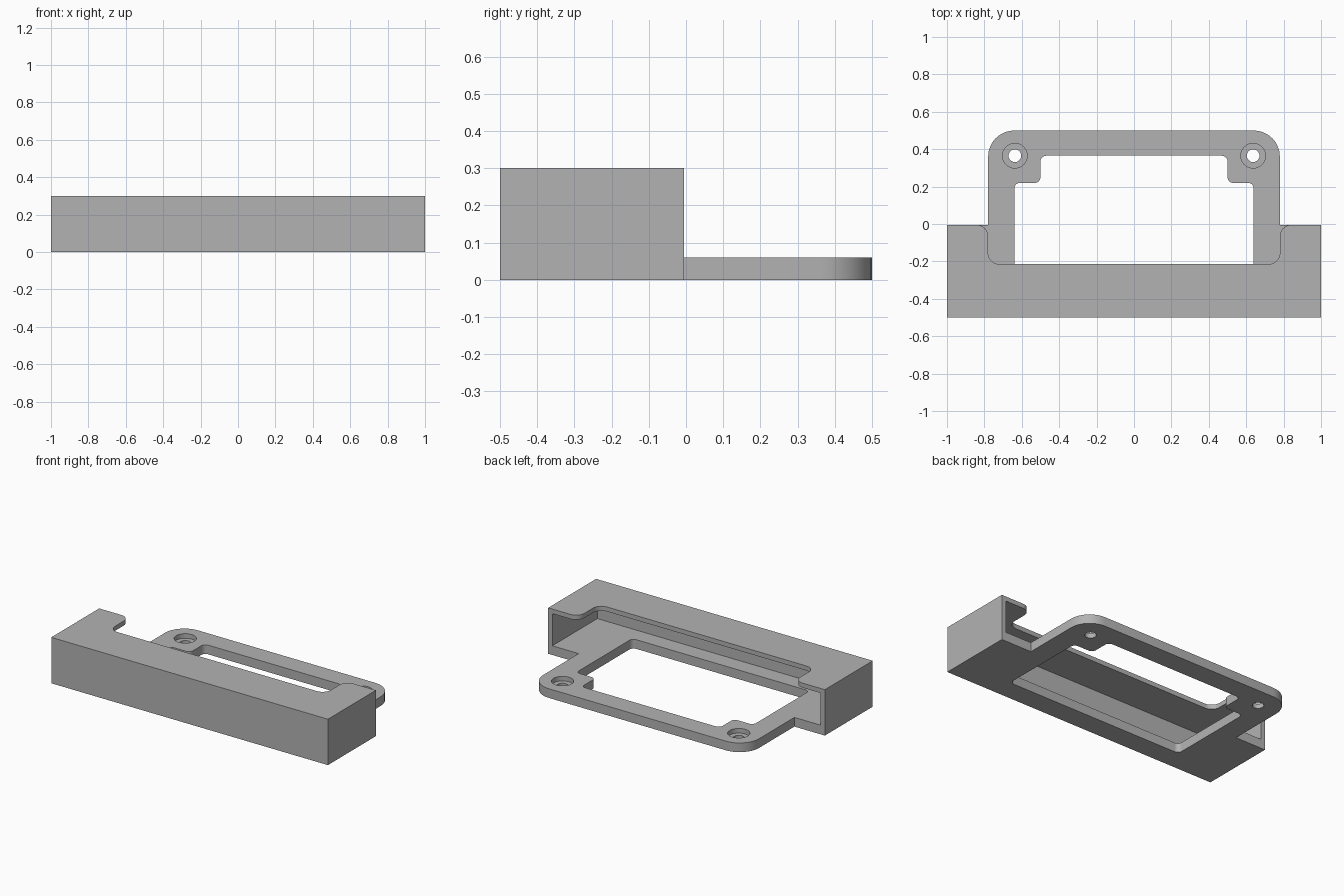
import bpy, bmesh, math
from mathutils import Vector

cube = bpy.data.objects.get("Cube")
if cube:
    bpy.data.objects.remove(cube, do_unlink=True)

grey = bpy.data.materials.new("mid grey")
grey.use_nodes = True
grey.diffuse_color = (0.45, 0.45, 0.45, 1)
grey.node_tree.nodes["Principled BSDF"].inputs["Base Color"].default_value = (0.45, 0.45, 0.45, 1)

BACK = -0.005     # rear edge of the housing
FLOOR = 0.06      # floor thickness
WALL = 0.03
TOP = 0.3


def fillet(corners, steps=8):
    """Round the right-angled corners given as (x, y, radius)."""
    pts = []
    for i, (x, y, r) in enumerate(corners):
        p = Vector((x, y))
        if r == 0:
            pts.append(p)
            continue
        a = (Vector(corners[i - 1][:2]) - p).normalized() * r
        b = (Vector(corners[(i + 1) % len(corners)][:2]) - p).normalized() * r
        for k in range(steps + 1):
            t = math.pi / 2 * k / steps
            pts.append(p + a + b - b * math.cos(t) - a * math.sin(t))
    return pts


def mirrored(half):
    """Close a right-hand half outline with its mirror image."""
    return half + [(-x, y, r) for x, y, r in reversed(half)]


def prism(name, pts, z0, z1):
    bm = bmesh.new()
    face = bm.faces.new([bm.verts.new((p[0], p[1], z0)) for p in pts])
    new = bmesh.ops.extrude_face_region(bm, geom=[face])["geom"]
    verts = [v for v in new if isinstance(v, bmesh.types.BMVert)]
    bmesh.ops.translate(bm, verts=verts, vec=(0, 0, z1 - z0))
    bmesh.ops.recalc_face_normals(bm, faces=bm.faces)
    mesh = bpy.data.meshes.new(name)
    bm.to_mesh(mesh)
    bm.free()
    mesh.materials.append(grey)
    ob = bpy.data.objects.new(name, mesh)
    bpy.context.collection.objects.link(ob)
    return ob


def disc(x, y, r, n=32):
    return [(x + r * math.cos(math.tau * k / n), y + r * math.sin(math.tau * k / n)) for k in range(n)]


def combine(target, other, operation):
    mod = target.modifiers.new(operation, "BOOLEAN")
    mod.operation = operation
    mod.solver = "EXACT"
    mod.object = other
    bpy.context.view_layer.objects.active = target
    bpy.ops.object.modifier_apply(modifier=mod.name)
    bpy.data.objects.remove(other, do_unlink=True)


# Base plate: housing floor and rear mounting frame in one outline
body = prism("housing_with_mounting_frame", fillet(mirrored([
    (1, -0.5, 0), (1, BACK, 0), (0.78, BACK, 0), (0.78, 0.5, 0.14)])), 0, FLOOR)

# Window with screw tabs in its rear corners
window = prism("window_cutter", fillet(mirrored([
    (0.64, -0.36, 0.03), (0.64, 0.22, 0.03), (0.5, 0.22, 0.03), (0.5, 0.365, 0.03)])), -0.1, 0.2)
combine(body, window, "DIFFERENCE")

# Counterbored screw holes
for side in (-1, 1):
    combine(body, prism("hole_cutter", disc(side * 0.637, 0.365, 0.034), -0.1, 0.2), "DIFFERENCE")
    combine(body, prism("counterbore_cutter", disc(side * 0.637, 0.365, 0.066), 0.03, 0.2), "DIFFERENCE")

# Front and side walls
inner = 1 - WALL
walls = prism("walls", fillet(mirrored([
    (1, -0.5, 0), (1, BACK, 0), (inner, BACK, 0), (inner, -0.5 + WALL, 0)])), FLOOR, TOP - WALL)

# Top panel with a rounded notch open to the rear
top_panel = prism("top_panel", fillet(mirrored([
    (1, -0.5, 0), (1, BACK, 0), (0.78, BACK, 0.06), (0.78, -0.215, 0.06)])), TOP - WALL, TOP)

combine(body, walls, "UNION")
combine(body, top_panel, "UNION")

bpy.ops.object.select_all(action="DESELECT")
body.select_set(True)
bpy.context.view_layer.objects.active = body
bpy.ops.object.shade_smooth_by_angle(angle=math.radians(30))
